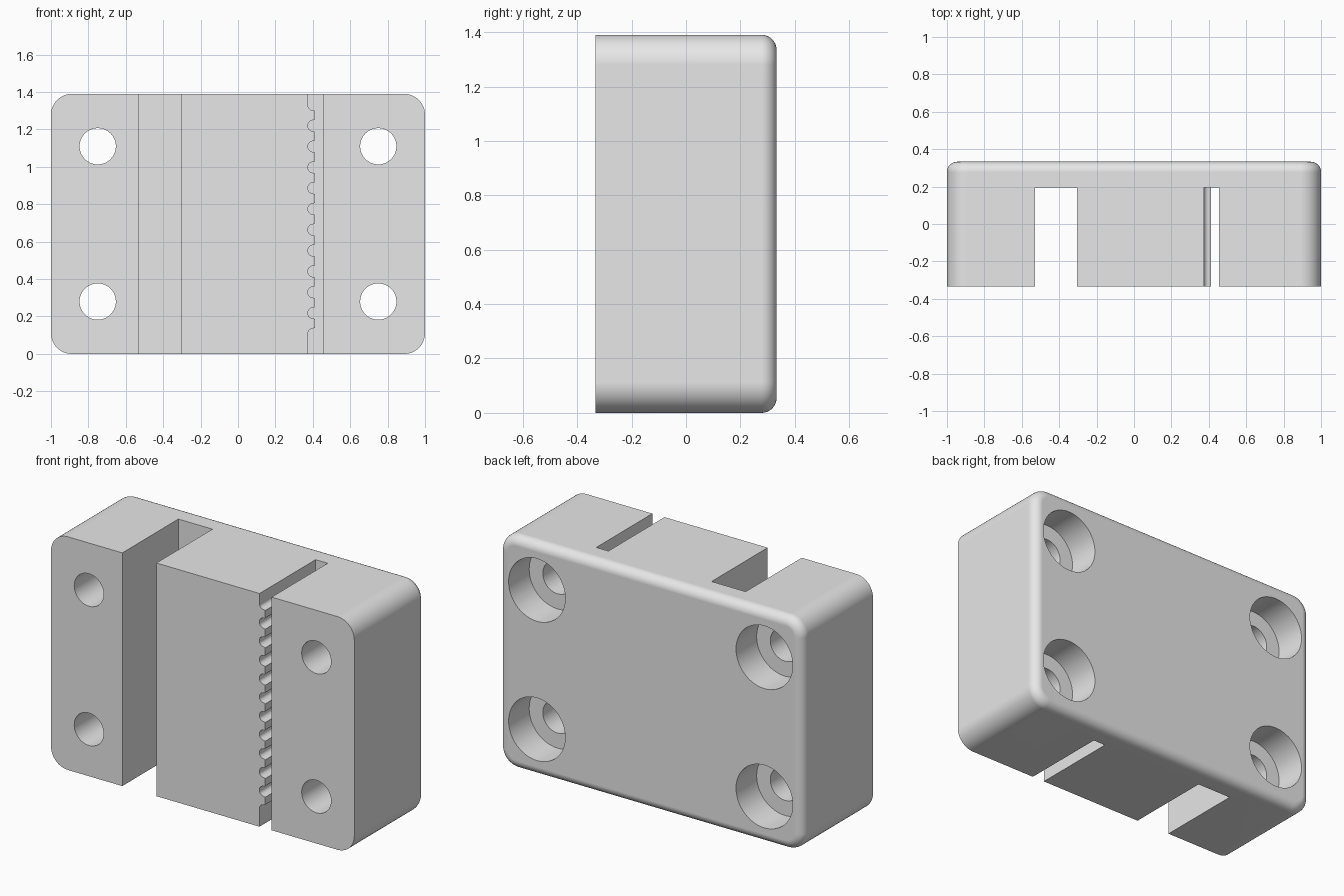
import bpy
import bmesh
from math import cos, sin, tau

if "Cube" in bpy.data.objects:
    bpy.data.objects.remove(bpy.data.objects["Cube"])

HEIGHT, FRONT, BACK = 1.39, -0.333, 0.333
SLOT_FLOOR = 0.195

grey = bpy.data.materials.new("light grey plastic")
grey.use_nodes = True
grey.diffuse_color = (0.8, 0.8, 0.8, 1)
grey.node_tree.nodes["Principled BSDF"].inputs["Base Color"].default_value = (0.8, 0.8, 0.8, 1)


def prism(name, outline, y0, y1):
    """Extrude an (x, z) outline from y0 to y1."""
    bm = bmesh.new()
    face = bm.faces.new([bm.verts.new((x, y0, z)) for x, z in outline])
    new = bmesh.ops.extrude_face_region(bm, geom=[face])["geom"]
    bmesh.ops.translate(bm, vec=(0, y1 - y0, 0),
                        verts=[v for v in new if isinstance(v, bmesh.types.BMVert)])
    bmesh.ops.recalc_face_normals(bm, faces=bm.faces)
    mesh = bpy.data.meshes.new(name)
    bm.to_mesh(mesh)
    bm.free()
    mesh.materials.append(grey)
    obj = bpy.data.objects.new(name, mesh)
    bpy.context.scene.collection.objects.link(obj)
    return obj


def rectangle(x0, x1, z0, z1):
    return [(x0, z0), (x1, z0), (x1, z1), (x0, z1)]


def circle(x, z, r, n=48):
    return [(x + r * cos(tau * i / n), z + r * sin(tau * i / n)) for i in range(n)]


def round_edges(obj, radius, segments, rule):
    bm = bmesh.new()
    bm.from_mesh(obj.data)
    edges = [e for e in bm.edges if rule(*[v.co for v in e.verts])]
    bmesh.ops.bevel(bm, geom=edges, offset=radius, segments=segments,
                    profile=0.5, affect='EDGES')
    bm.to_mesh(obj.data)
    bm.free()


# Main block: rounded corners, then a softer round around the back
block = prism("clamp_block", rectangle(-1, 1, 0, HEIGHT), FRONT, BACK)
round_edges(block, 0.111, 12, lambda a, b: abs(a.y - b.y) > 0.1)
round_edges(block, 0.055, 8, lambda a, b: min(a.y, b.y) > BACK - 0.001)

# Wide plain slot
cutters = [prism("wide_slot_cutter", rectangle(-0.53, -0.305, -0.1, HEIGHT + 0.1),
                 FRONT - 0.1, SLOT_FLOOR)]

# Toothed belt slot: rounded gullets between narrow lands
LAND_X, PITCH, FIRST = 0.412, 0.1113, 0.107
half = [(-0.034, 0), (-0.031, 0.003), (-0.029, 0.014), (-0.026, 0.024),
        (-0.019, 0.032), (-0.01, 0.037)]
gullet = half + [(-u, d) for u, d in reversed(half)]
teeth = [(LAND_X - d, FIRST + PITCH * i + u) for i in range(12) for u, d in gullet]
mid = len(half)
teeth = teeth[mid:-mid]                       # end gullets run out straight
root = LAND_X - 0.037
outline = ([(0.455, -0.1), (root, -0.1)] + teeth
           + [(root, HEIGHT + 0.1), (0.455, HEIGHT + 0.1)])
cutters.append(prism("belt_slot_cutter", outline, FRONT - 0.1, SLOT_FLOOR))

# Four screw holes with counterbores in the back
for x in (-0.75, 0.75):
    for z in (0.28, 1.11):
        cutters.append(prism("screw_hole_cutter", circle(x, z, 0.097), FRONT - 0.1, BACK + 0.1))
        cutters.append(prism("counterbore_cutter", circle(x, z, 0.187), 0.139, BACK + 0.1))

for cutter in cutters:
    cutter.hide_render = True
    cut = block.modifiers.new(cutter.name, 'BOOLEAN')
    cut.operation = 'DIFFERENCE'
    cut.solver = 'EXACT'
    cut.object = cutter

# Bake the cuts and discard the cutters
graph = bpy.context.evaluated_depsgraph_get()
result = bpy.data.meshes.new_from_object(block.evaluated_get(graph))
block.modifiers.clear()
block.data = result
for cutter in cutters:
    bpy.data.objects.remove(cutter)

# Smooth rounds, crisp cut edges
bpy.ops.object.select_all(action='DESELECT')
block.select_set(True)
bpy.context.view_layer.objects.active = block
bpy.ops.object.shade_smooth_by_angle(angle=0.55)
weighted = block.modifiers.new("flat_face_normals", 'WEIGHTED_NORMAL')
weighted.keep_sharp = True
